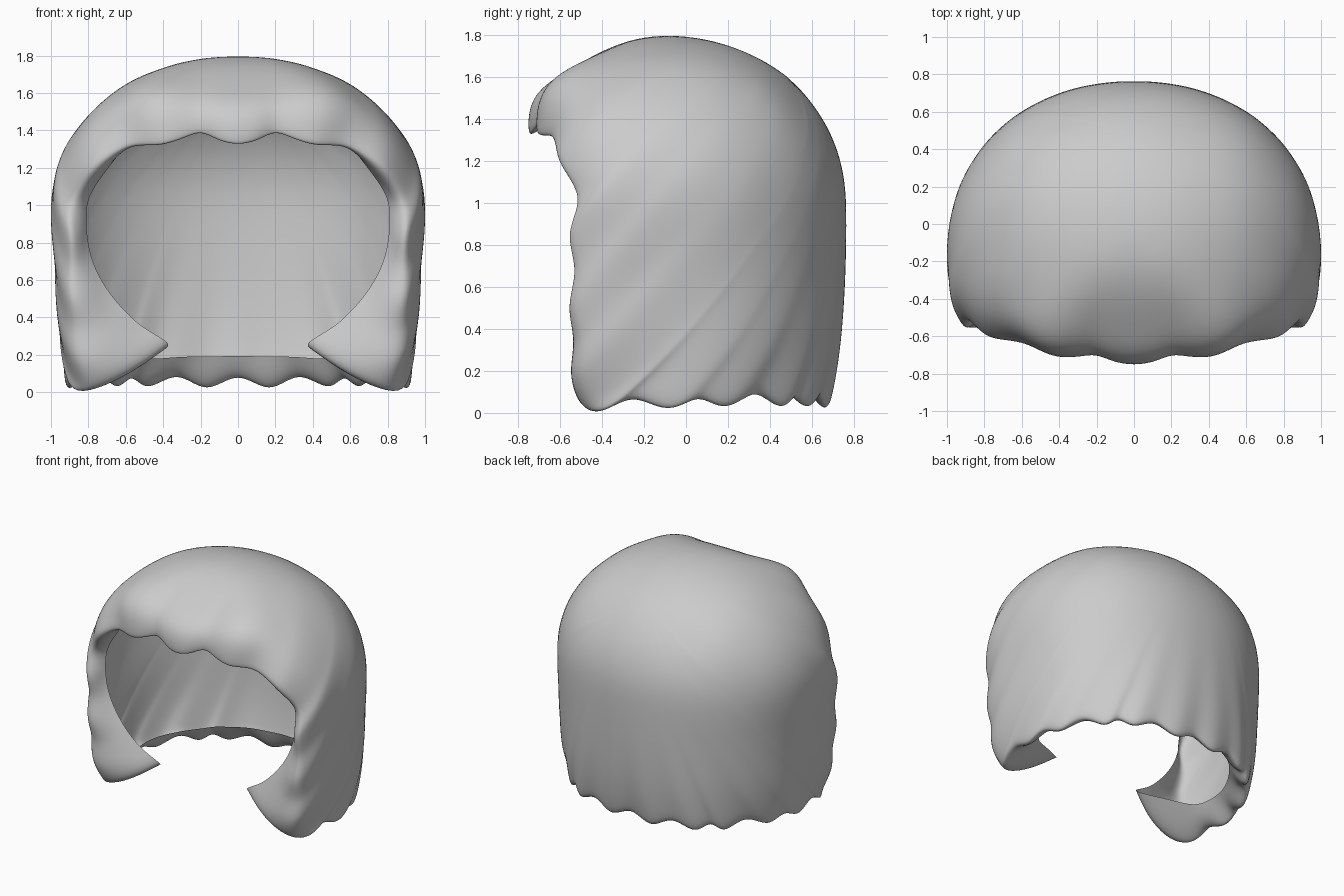
import bpy, bmesh, math
from mathutils import Vector

if "Cube" in bpy.data.objects:
    bpy.data.objects.remove(bpy.data.objects["Cube"])

# Rim of the hair shell, right half: fringe centre -> side lock -> bottom -> back centre
RIM = [(0, -.75, 1.33), (.1, -.735, 1.35), (.2, -.70, 1.395), (.3, -.71, 1.36), (.42, -.71, 1.325),
       (.56, -.65, 1.325), (.67, -.63, 1.28), (.79, -.61, 1.19), (.89, -.51, 1.03), (.90, -.57, .85),
       (.90, -.53, .68), (.90, -.565, .5), (.89, -.525, .34), (.87, -.55, .17), (.82, -.50, .02),
       (.88, -.41, -.01), (.91, -.25, .07), (.92, -.08, .00), (.90, .07, .07), (.85, .20, .01),
       (.76, .35, .10), (.66, .47, .01), (.58, .53, .08), (.49, .60, .01), (.33, .65, .09),
       (.17, .68, .00), (0, .68, .085)]
# Where the rolled-in edge ends, paired with the rim
INNER = [(0, -.71, 1.34), (.1, -.69, 1.36), (.2, -.66, 1.40), (.3, -.66, 1.37), (.42, -.65, 1.34),
         (.55, -.58, 1.335), (.62, -.52, 1.29), (.70, -.48, 1.19), (.80, -.45, 1.04), (.81, -.46, .88),
         (.785, -.46, .72), (.72, -.46, .58), (.62, -.46, .45), (.50, -.45, .34), (.35, -.42, .245),
         (.56, -.28, .19), (.72, -.20, .17), (.76, -.08, .17), (.75, .05, .17), (.71, .16, .17),
         (.64, .28, .17), (.56, .38, .17), (.50, .43, .18), (.42, .48, .18), (.29, .53, .19),
         (.15, .56, .19), (0, .57, .195)]
C = Vector((0, -.1, 1.0))
POLE = Vector((0, .68, .73)).normalized()
V = [.09, .2, .31, .42, .53, .64, .74, .83, .9, .96]


def radius(d):
    """Distance from the head centre to the rounded head form along d."""
    b, n = (.865, 2.1) if d.y > 0 else (.66, 3.2)
    c, p = (.80, 2.05) if d.z > 0 else (1.65, 4)
    a = 1 - .025 * min(1, max(0, -d.z * 3))
    h = ((abs(d.x) / a) ** n + (abs(d.y) / b) ** n) ** (1 / n)
    r = (h ** p + (abs(d.z) / c) ** p) ** (-1 / p)
    # puffed-out fringe above the forehead
    f = min(1, max(0, (-d.y / max(1e-6, math.hypot(d.x, d.y)) - .35) / .5))
    f = f * f * (3 - 2 * f)
    return r * (1 + .13 * f * math.exp(-((d.z - .62) / .18) ** 2))


def loop(half):
    """Mirror a half outline and double its points with a smooth spline."""
    pts = [Vector(p) for p in half]
    pts += [Vector((-p.x, p.y, p.z)) for p in pts[-2:0:-1]]
    n, out = len(pts), []
    for i in range(n):
        a, b, c, d = (pts[(i + k) % n] for k in (-1, 0, 1, 2))
        out += [b, (b + c) * .5625 - (a + d) * .0625]
    return out


rim, inner = loop(RIM), loop(INNER)
bm = bmesh.new()
pole = bm.verts.new(C + POLE * radius(POLE))
rings = []
for r, i in zip(rim, inner):
    d1 = (r - C).normalized()
    ratio = (r - C).length / radius(d1)
    col = []
    for v in V:
        d = POLE.slerp(d1, v)
        k = 1 + (ratio - 1) * v ** (4 if ratio > 1 else 7)
        # shallow lock ridge on the upper back sides
        k += .018 * math.exp(-((abs(d.x) - .62) / .1) ** 2 - ((d.z - .5) / .25) ** 2) * (d.y > 0)
        col.append(C + d * radius(d) * k)
    # round roll from the rim to the inner edge
    out = (r - col[-2]).normalized()
    w = min(.35 * (i - r).length, .1)
    col += [r, r.lerp(i, .3) + out * w * .5, r.lerp(i, .65) + out * w * .45, i]
    rings.append([bm.verts.new(p) for p in col])
for j in range(len(rings)):
    a, b = rings[j], rings[(j + 1) % len(rings)]
    bm.faces.new((pole, a[0], b[0]))
    for k in range(len(a) - 1):
        bm.faces.new((a[k], a[k + 1], b[k + 1], b[k]))
bmesh.ops.recalc_face_normals(bm, faces=bm.faces)
if sum((f.normal.dot(f.calc_center_median() - C) for f in bm.faces)) < 0:
    bmesh.ops.reverse_faces(bm, faces=bm.faces)

# Hair shell
me = bpy.data.meshes.new("hair_shell")
bm.to_mesh(me)
bm.free()
me.shade_smooth()
hair = bpy.data.objects.new("hair_shell", me)
bpy.context.collection.objects.link(hair)
sub = hair.modifiers.new("smooth", 'SUBSURF')
sub.levels = sub.render_levels = 2
